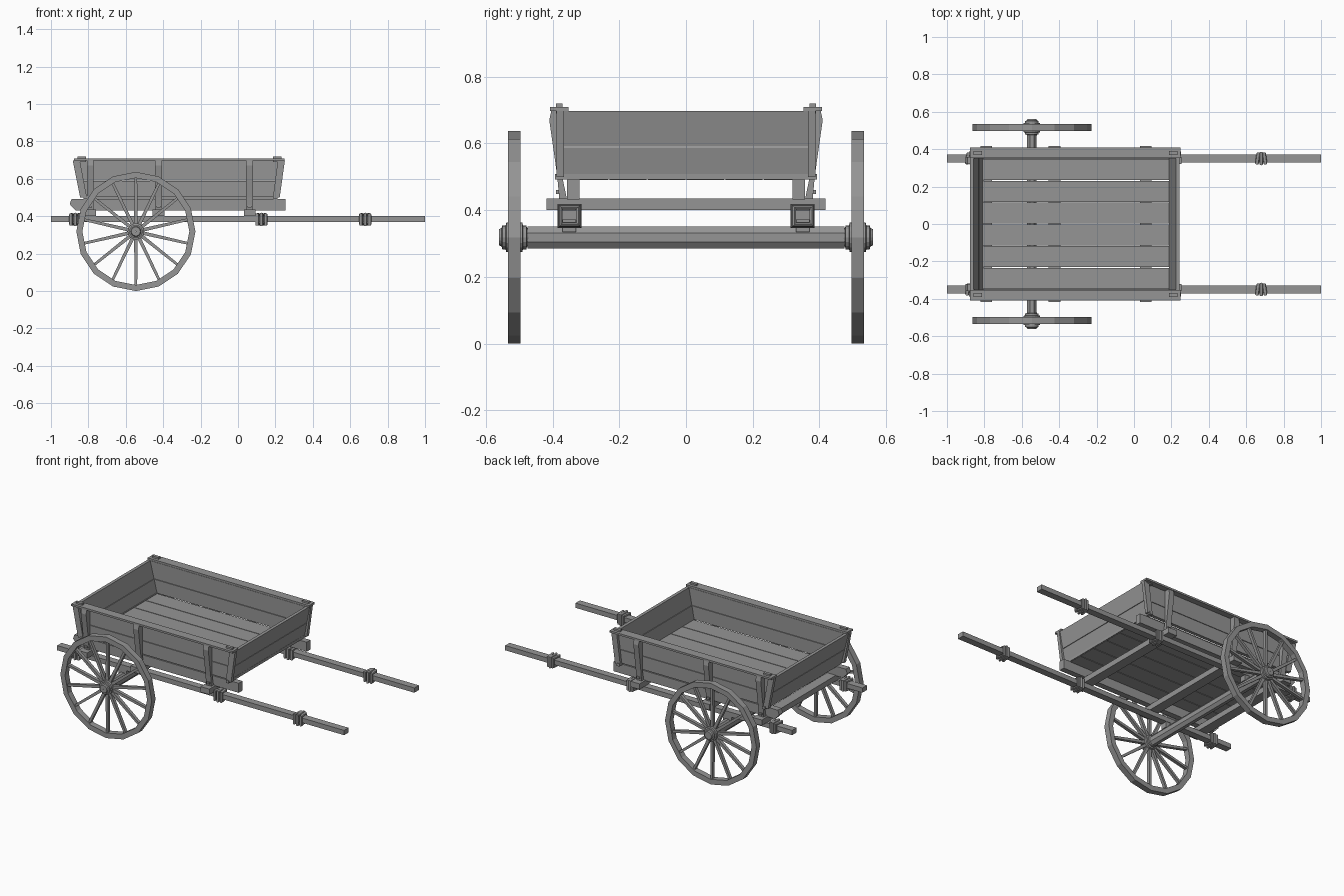
import bpy
import bmesh
import math
from mathutils import Matrix, Vector

cube = bpy.data.objects.get("Cube")
if cube:
    bpy.data.objects.remove(cube, do_unlink=True)

wood = bpy.data.materials.new("weathered_grey_wood")
wood.use_nodes = True
GREY = (0.3, 0.3, 0.3, 1)
wood.diffuse_color = GREY
wood.node_tree.nodes["Principled BSDF"].inputs["Base Color"].default_value = GREY


def finish(name, bm):
    bmesh.ops.recalc_face_normals(bm, faces=bm.faces)
    mesh = bpy.data.meshes.new(name)
    bm.to_mesh(mesh)
    bm.free()
    mesh.materials.append(wood)
    obj = bpy.data.objects.new(name, mesh)
    bpy.context.collection.objects.link(obj)
    return obj


def prism(name, outline, axis, lo, hi):
    """Extrude an outline: (x, z) points along y, or (y, z) points along x."""
    bm = bmesh.new()

    def place(p, d):
        return (p[0], d, p[1]) if axis == "y" else (d, p[0], p[1])
    a = [bm.verts.new(place(p, lo)) for p in outline]
    b = [bm.verts.new(place(p, hi)) for p in outline]
    bm.faces.new(a)
    bm.faces.new(b)
    for i in range(len(a)):
        j = (i + 1) % len(a)
        bm.faces.new((a[i], a[j], b[j], b[i]))
    return finish(name, bm)


def box(name, x, y, z):
    return prism(name, [(x[0], z[0]), (x[1], z[0]), (x[1], z[1]), (x[0], z[1])], "y", *y)


def both(s, lo, hi):
    """Span on the left (s=1) or right (s=-1) side."""
    return (lo, hi) if s > 0 else (-hi, -lo)


def lathe(bm, profile, sides):
    """Turn a closed (radius, y) profile around the y axis."""
    rings = []
    for i in range(sides):
        a = math.tau * i / sides
        rings.append([bm.verts.new((r * math.cos(a), y, r * math.sin(a))) for r, y in profile])
    n = len(profile)
    for i in range(sides):
        p, q = rings[i], rings[(i + 1) % sides]
        for k in range(n):
            m = (k + 1) % n
            bm.faces.new((p[k], p[m], q[m], q[k]))


# Wheels: faceted rim, tapered spokes, stepped hub
HUB = Vector((-0.546, 0, 0.3185))
RADIUS = 0.3185
for s, side in ((1, "left"), (-1, "right")):
    centre = HUB + Vector((0, 0.515 * s, 0))

    bm = bmesh.new()
    lathe(bm, [(0.286, -0.019), (RADIUS, -0.019), (RADIUS, 0.019), (0.286, 0.019)], 16)
    finish(side + "_wheel_rim", bm).location = centre

    bm = bmesh.new()
    for i in range(14):
        spoke = bmesh.ops.create_cube(bm, size=1)["verts"]
        for v in spoke:
            w = 0.019 if v.co.z < 0 else 0.014
            v.co = Vector((v.co.x * w, v.co.y * 0.02, 0.16 + v.co.z * 0.265))
        bmesh.ops.rotate(bm, verts=spoke, matrix=Matrix.Rotation(math.tau * i / 14, 3, "Y"))
    finish(side + "_wheel_spokes", bm).location = centre

    bm = bmesh.new()
    half = [(0.002, 0.046), (0.024, 0.046), (0.028, 0.038), (0.036, 0.036),
            (0.036, 0.026), (0.044, 0.024)]
    lathe(bm, half + [(r, -y) for r, y in reversed(half)], 16)
    finish(side + "_wheel_hub", bm).location = centre

# Axle
bm = bmesh.new()
axle_end = [(0.002, -0.475), (0.034, -0.475), (0.034, 0.475), (0.002, 0.475)]
lathe(bm, axle_end, 8)
bmesh.ops.rotate(bm, verts=bm.verts, matrix=Matrix.Rotation(math.pi / 8, 3, "Y"))
bmesh.ops.scale(bm, verts=bm.verts, vec=(0.8, 1, 1.05))
finish("axle", bm).location = HUB

# Long shafts with rope bindings, and the axle blocks beneath them
for s, side in ((1, "left"), (-1, "right")):
    box(side + "_shaft", (-1, 1), both(s, 0.328, 0.372), (0.37, 0.4))
    box(side + "_axle_block", (-0.575, -0.517), both(s, 0.33, 0.37), (0.335, 0.371))
    for x in (-0.87, 0.125, 0.68):
        for k in (-1, 0, 1):
            bpy.ops.mesh.primitive_torus_add(
                major_segments=4, minor_segments=8,
                major_radius=0.037 if k else 0.041, minor_radius=0.01,
                location=(x + k * 0.019, 0.35 * s, 0.383))
            ring = bpy.context.object
            ring.name = side + "_rope_binding"
            spin = Matrix.Rotation(math.pi / 4, 4, "Z")
            tip = Matrix.Rotation(math.pi / 2, 4, "Y")
            lean = Matrix.Rotation(math.radians(8 * k), 4, "Z")
            ring.data.transform(lean @ tip @ spin)
            ring.data.materials.append(wood)

# Under frame: cross beams and side sills with a cut nose
BEAMS = (-0.79, -0.425, 0.062)
for x in BEAMS:
    box("cross_beam", (x - 0.031, x + 0.031), (-0.418, 0.418), (0.4, 0.435))
for s, side in ((1, "left"), (-1, "right")):
    nose = [(-0.87, 0.432), (0.255, 0.432), (0.255, 0.492), (-0.89, 0.492), (-0.9, 0.465)]
    prism(side + "_sill", nose, "y", *both(s, 0.32, 0.357))

# Floor boards with narrow gaps
for i in range(6):
    y = -0.348 + i * 0.116
    box("floor_board", (-0.825, 0.205), (y + 0.002, y + 0.114), (0.49, 0.505))
for x in (-0.825, 0.19):
    box("floor_end_strip", (x, x + 0.02), (-0.393, 0.393), (0.492, 0.509))


def back(z):
    """Inner x of the sloping rear board at a height."""
    return -0.808 - 0.25 * (z - 0.5)


def fore(z):
    """Inner x of the sloping fore board at a height."""
    return 0.187 + 0.19 * (z - 0.5)


# Box walls, two planks high
for z0, z1 in ((0.505, 0.588), (0.591, 0.697)):
    for name, edge, t in (("rear_board", back, -0.02), ("fore_board", fore, 0.02)):
        prism(name, [(edge(z0), z0), (edge(z0) + t, z0), (edge(z1) + t, z1), (edge(z1), z1)],
              "y", -0.366, 0.366)
    for s, side in ((1, "left"), (-1, "right")):
        prism(side + "_side_board",
              [(back(z0), z0), (fore(z0), z0), (fore(z1), z1), (back(z1), z1)],
              "y", *both(s, 0.35, 0.371))

for s, side in ((1, "left"), (-1, "right")):
    # Top rails with corner pegs
    box(side + "_top_rail", (-0.877, 0.248), both(s, 0.352, 0.408), (0.697, 0.709))
    for x in (-0.835, 0.21):
        box(side + "_rail_peg", (x - 0.022, x + 0.022), both(s, 0.37, 0.39), (0.69, 0.72))

    # Sloping corner posts
    for name, edge, d in (("rear", back, -1), ("fore", fore, 1)):
        a, b = edge(0.5), edge(0.698)
        prism(side + "_" + name + "_corner_post",
              [(a, 0.5), (a + 0.036 * d, 0.5), (b + 0.026 * d, 0.698), (b - 0.012 * d, 0.698)],
              "y", *both(s, 0.366, 0.388))

    # Flared stakes standing on the cross beams, with pegs
    flare = [(0.357, 0.432), (0.38, 0.432), (0.386, 0.5), (0.41, 0.67), (0.404, 0.698), (0.371, 0.698),
             (0.371, 0.5)]
    for x in BEAMS:
        prism(side + "_stake", [(y * s, z) for y, z in flare], "x", x - 0.018, x + 0.018)
        box(side + "_stake_peg", (x - 0.01, x + 0.01), both(s, 0.375, 0.39), (0.448, 0.46))
